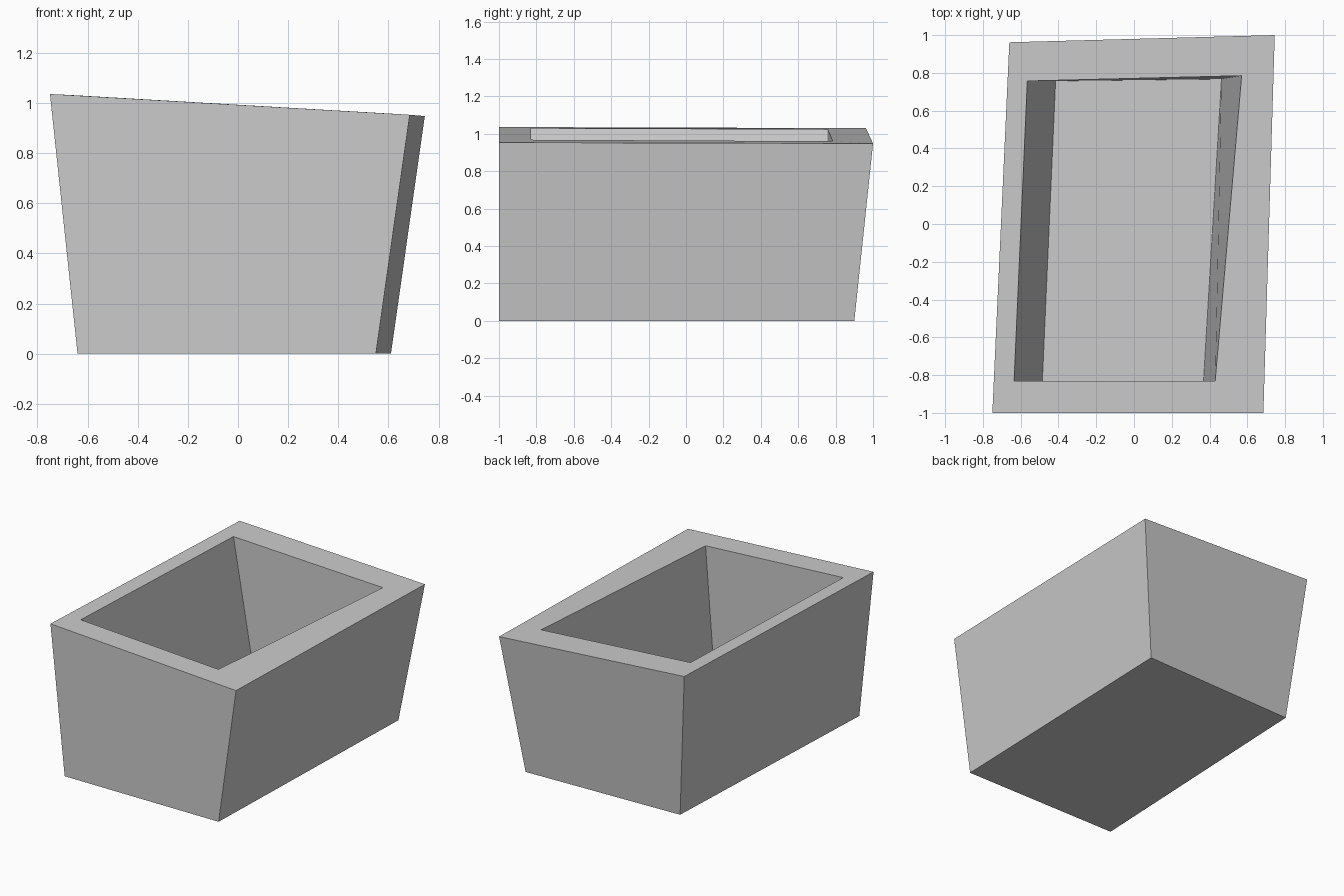
import bpy
import bmesh

cube = bpy.data.objects.get("Cube")
if cube:
    bpy.data.objects.remove(cube, do_unlink=True)

# Plain grey material
grey = bpy.data.materials.new("plain_grey")
grey.use_nodes = True
colour = (0.6, 0.6, 0.6, 1)
grey.diffuse_color = colour
grey.node_tree.nodes["Principled BSDF"].inputs["Base Color"].default_value = colour

# Corner loops, each: front right, back right, back left, front left
base = [(0.55, -1, 0), (0.61, 0.9, 0), (-0.56, 0.865, 0), (-0.64, -1, 0)]
rim_outer = [(0.685, -1, 0.953), (0.745, 1, 0.948),
             (-0.66, 0.962, 1.03), (-0.75, -1, 1.036)]
rim_inner = [(0.43, -0.83, 0.968), (0.57, 0.785, 0.96),
             (-0.565, 0.757, 1.024), (-0.635, -0.83, 1.03)]
floor = [(0.368, -0.83, 0.16), (0.463, 0.767, 0.16),
         (-0.415, 0.757, 0.16), (-0.485, -0.83, 0.16)]

# Skewed open box: outer walls, rim, inner walls, closed at both ends
bm = bmesh.new()
loops = [[bm.verts.new(p) for p in loop]
         for loop in (base, rim_outer, rim_inner, floor)]
bm.faces.new(reversed(loops[0]))
bm.faces.new(loops[-1])
for lower, upper in zip(loops, loops[1:]):
    for i in range(4):
        j = (i + 1) % 4
        bm.faces.new((lower[i], lower[j], upper[j], upper[i]))
bmesh.ops.recalc_face_normals(bm, faces=bm.faces)

mesh = bpy.data.meshes.new("open_box")
bm.to_mesh(mesh)
bm.free()
mesh.materials.append(grey)
box = bpy.data.objects.new("open_box", mesh)
bpy.context.collection.objects.link(box)
